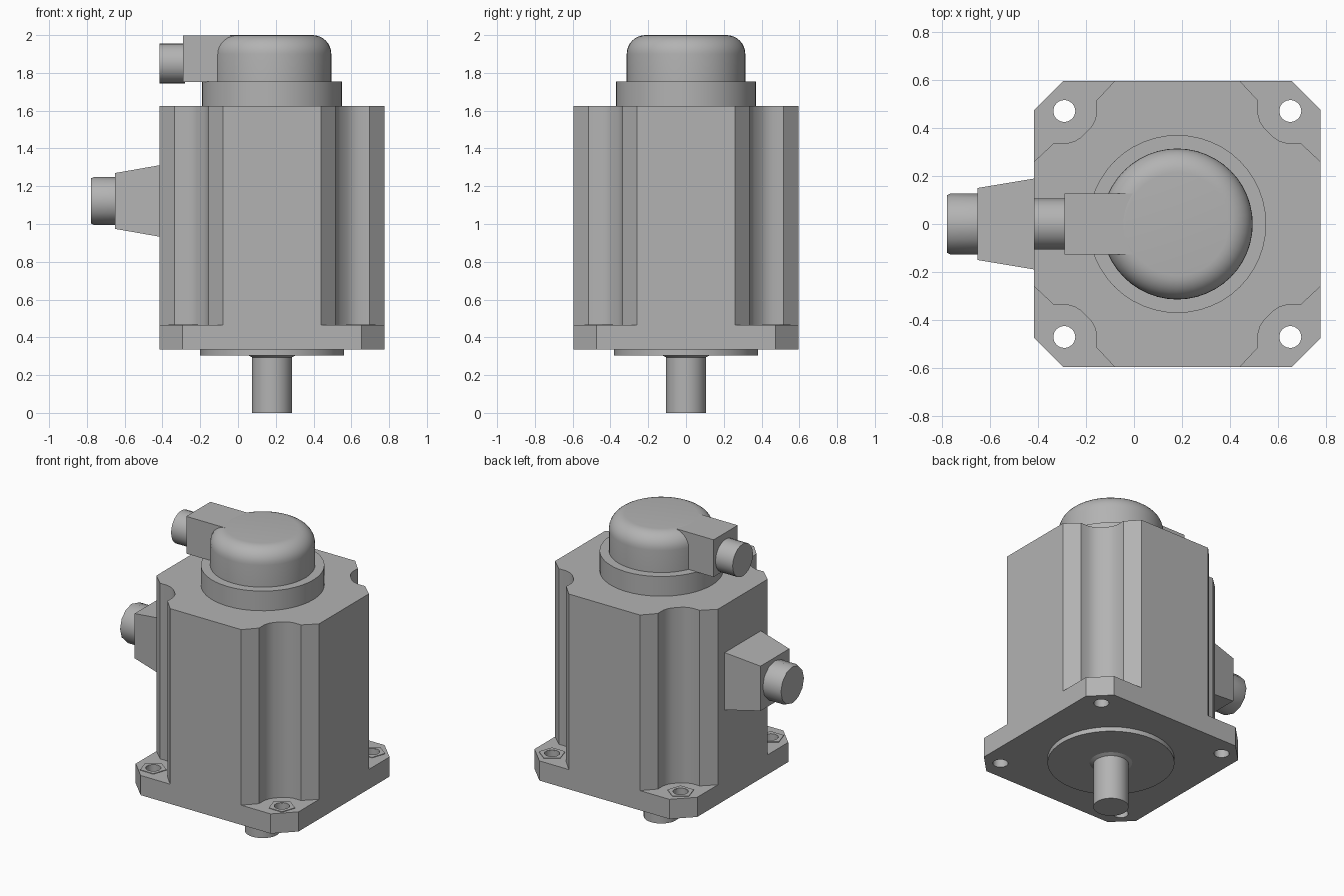
import bpy, bmesh, math
from mathutils import Matrix, Vector

cube = bpy.data.objects.get("Cube")
if cube:
    bpy.data.objects.remove(cube, do_unlink=True)

CX = 0.18      # motor axis
HALF = 0.595   # half width of the square housing

grey = bpy.data.materials.new("machined_grey")
grey.use_nodes = True
grey.diffuse_color = (0.45, 0.45, 0.45, 1)
grey.node_tree.nodes["Principled BSDF"].inputs["Base Color"].default_value = (0.45, 0.45, 0.45, 1)


def finish(name, bm, smooth=None):
    bmesh.ops.remove_doubles(bm, verts=bm.verts, dist=1e-5)
    bmesh.ops.recalc_face_normals(bm, faces=bm.faces)
    mesh = bpy.data.meshes.new(name)
    bm.to_mesh(mesh)
    bm.free()
    mesh.materials.append(grey)
    obj = bpy.data.objects.new(name, mesh)
    bpy.context.collection.objects.link(obj)
    bpy.ops.object.select_all(action="DESELECT")
    obj.select_set(True)
    bpy.context.view_layer.objects.active = obj
    if smooth:
        bpy.ops.object.shade_smooth_by_angle(angle=math.radians(smooth))
    return obj


def prism(name, outline, z0, z1, smooth=None):
    bm = bmesh.new()
    face = bm.faces.new([bm.verts.new((x + CX, y, z0)) for x, y in outline])
    top = bmesh.ops.extrude_face_region(bm, geom=[face])["geom"]
    verts = [g for g in top if isinstance(g, bmesh.types.BMVert)]
    bmesh.ops.translate(bm, verts=verts, vec=(0, 0, z1 - z0))
    return finish(name, bm, smooth)


def lathe(name, profile, matrix, sides=48):
    """Revolve (radius, height) points; the ends are closed flat."""
    bm = bmesh.new()
    rings = []
    for r, h in profile:
        rings.append([bm.verts.new((r * math.cos(math.tau * i / sides),
                                    r * math.sin(math.tau * i / sides), h)) for i in range(sides)])
    for a, b in zip(rings, rings[1:]):
        for i in range(sides):
            j = (i + 1) % sides
            bm.faces.new((a[i], a[j], b[j], b[i]))
    bm.faces.new(rings[0])
    bm.faces.new(rings[-1])
    bmesh.ops.transform(bm, matrix=matrix, verts=bm.verts)
    return finish(name, bm, 35)


def taper_block(name, x0, x1, z, base, tip):
    """Block along x with (half y, half z) sizes at either end."""
    bm = bmesh.new()
    ends = [[bm.verts.new((x, sy * s[0], z + sz * s[1]))
             for sy, sz in ((-1, -1), (1, -1), (1, 1), (-1, 1))]
            for x, s in ((x0, base), (x1, tip))]
    for i in range(4):
        j = (i + 1) % 4
        bm.faces.new((ends[0][i], ends[0][j], ends[1][j], ends[1][i]))
    for end in ends:
        bm.faces.new(end)
    return finish(name, bm)


def four_corners(corner):
    """Repeat one corner outline by quarter turns."""
    points = []
    for k in range(4):
        turn = Matrix.Rotation(k * math.pi / 2, 2)
        points += [tuple(turn @ Vector(p)) for p in corner]
    return points


def on_axis(z=0):
    return Matrix.Translation((CX, 0, z))


def pointing_left_side(x, z):
    return Matrix.Translation((x, 0, z)) @ Matrix.Rotation(-math.pi / 2, 4, "Y")


# Housing with a relieved, rounded channel at each corner
half_corner = [(HALF, 0.26), (0.515, 0.335), (0.46, 0.335), (0.425, 0.345), (0.4, 0.361)]
corner = half_corner + [(y, x) for x, y in reversed(half_corner)]
prism("housing", four_corners(corner), 0.465, 1.625, 30)

# Mounting flange with drilled corners
flange = prism("mounting_flange", four_corners([(HALF, 0.475), (0.475, HALF)]), 0.335, 0.465)
HOLE, PITCH = 0.046, 0.47
for sx in (-1, 1):
    for sy in (-1, 1):
        place = Matrix.Translation((CX + sx * PITCH, sy * PITCH, 0))
        drill = lathe("hole_cutter", [(HOLE, 0.2), (HOLE, 0.6)], place, 16)
        drill.hide_render = True
        cut = flange.modifiers.new("hole", "BOOLEAN")
        cut.operation, cut.solver, cut.object = "DIFFERENCE", "EXACT", drill
        bpy.context.view_layer.objects.active = flange
        bpy.ops.object.modifier_apply(modifier=cut.name)
        bpy.data.objects.remove(drill, do_unlink=True)

        # Thin five-sided seat around the hole
        bm = bmesh.new()
        count = 20
        loops = []
        for z in (0.464, 0.469):
            inner, outer = [], []
            for i in range(count):
                a = math.tau * i / count
                bend = (a % (math.tau / 5)) - math.pi / 5
                r = 0.067 / math.cos(bend)
                d = Vector((math.cos(a + 0.3), math.sin(a + 0.3), 0))
                inner.append(bm.verts.new(place @ (d * HOLE + Vector((0, 0, z)))))
                outer.append(bm.verts.new(place @ (d * r + Vector((0, 0, z)))))
            loops += [inner, outer]
        low_in, low_out, top_in, top_out = loops
        for a, b in ((low_in, low_out), (low_out, top_out), (top_out, top_in), (top_in, low_in)):
            for i in range(count):
                j = (i + 1) % count
                bm.faces.new((a[i], a[j], b[j], b[i]))
        finish("bolt_seat", bm)

# Pilot boss and output shaft
lathe("pilot_boss", [(0.38, 0.305), (0.38, 0.336)], on_axis())
lathe("output_shaft", [(0.106, 0), (0.106, 0.294), (0.13, 0.306)], on_axis(), 32)

# Encoder ring and rounded cap
lathe("encoder_ring", [(0.37, 1.624), (0.37, 1.755)], on_axis())
R, ROUND = 0.314, 0.1
dome = [(R, 1.754)]
for i in range(9):
    a = math.pi / 2 * i / 8
    dome.append((R - ROUND + ROUND * math.cos(a), 2 - ROUND + ROUND * math.sin(a)))
lathe("encoder_cap", dome, on_axis())

# Encoder connector
taper_block("encoder_connector_block", 0.1, -0.29, 1.876, (0.126, 0.123), (0.126, 0.123))
lathe("encoder_connector_plug", [(0.106, -0.01), (0.106, 0.125)], pointing_left_side(-0.29, 1.85), 24)

# Power connector
taper_block("power_connector_block", -0.41, -0.65, 1.122, (0.19, 0.19), (0.15, 0.148))
lathe("power_connector_plug", [(0.127, -0.01), (0.127, 0.112), (0.12, 0.128)],
      pointing_left_side(-0.65, 1.122), 12)
